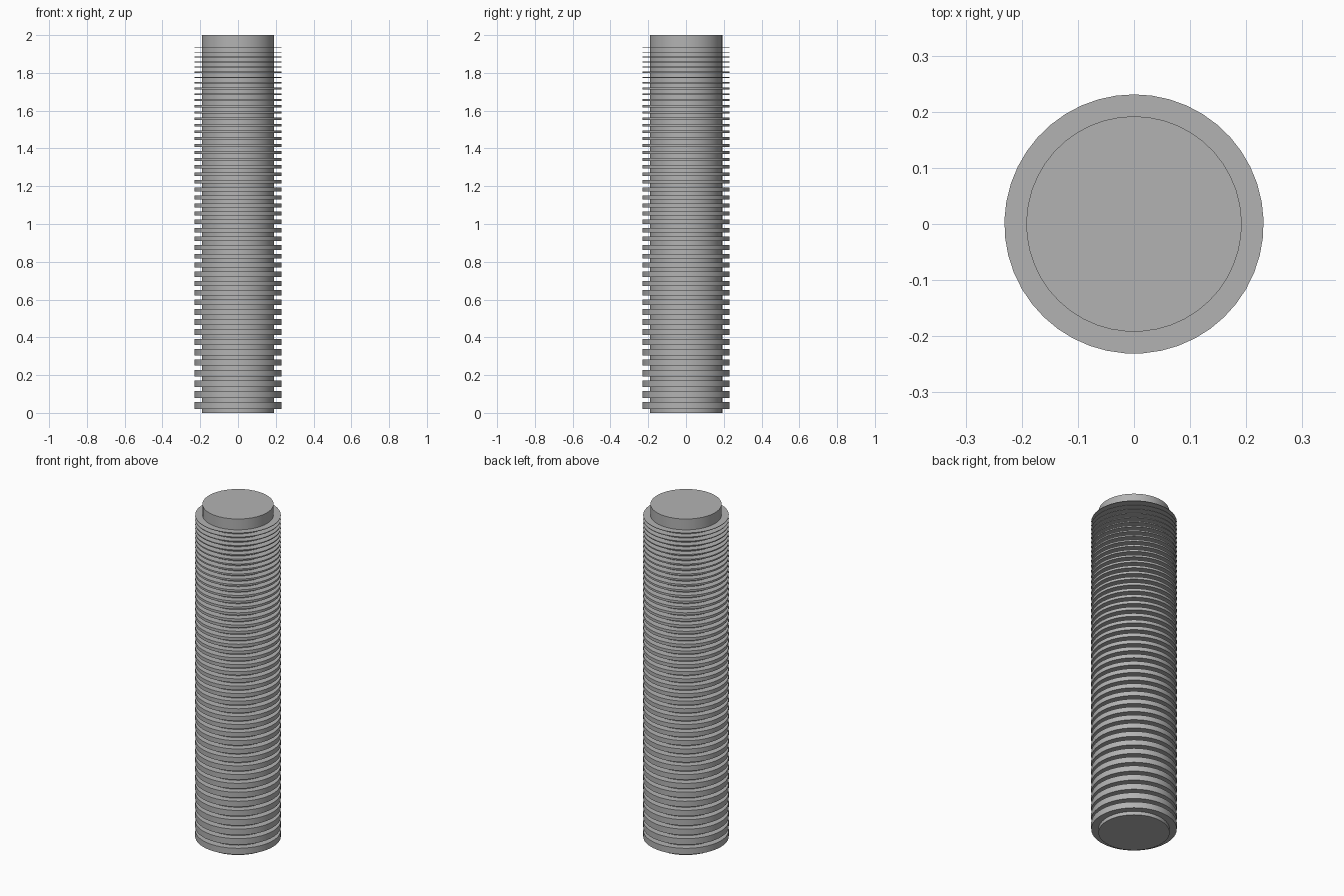
import bpy
import bmesh
import math
from mathutils import Matrix

cube = bpy.data.objects.get("Cube")
if cube:
    bpy.data.objects.remove(cube, do_unlink=True)

SIDES = 45
CORE_R, FIN_R, HEIGHT = 0.192, 0.231, 2.0
GAP, FIRST_THICKNESS, STEPS, FINS = 0.0212, 0.037, 50, 47

grey = bpy.data.materials.new("plain grey")
grey.use_nodes = True
colour = (0.45, 0.45, 0.45, 1)
grey.diffuse_color = colour
grey.node_tree.nodes["Principled BSDF"].inputs["Base Color"].default_value = colour


def finish(bm, name):
    mesh = bpy.data.meshes.new(name)
    bm.to_mesh(mesh)
    bm.free()
    mesh.materials.append(grey)
    obj = bpy.data.objects.new(name, mesh)
    bpy.context.collection.objects.link(obj)
    bpy.ops.object.select_all(action='DESELECT')
    obj.select_set(True)
    bpy.context.view_layer.objects.active = obj
    bpy.ops.object.shade_smooth_by_angle(angle=math.radians(30))
    return obj


def ring(bm, radius, z):
    # One vertex loop with a corner on the +y axis
    verts = []
    for i in range(SIDES):
        a = math.pi / 2 + math.tau * i / SIDES
        verts.append(bm.verts.new((radius * math.cos(a), radius * math.sin(a), z)))
    return verts


def bridge(bm, lower, upper):
    for i in range(SIDES):
        j = (i + 1) % SIDES
        bm.faces.new((lower[i], lower[j], upper[j], upper[i]))


# Plain central rod with flat ends
bm = bmesh.new()
bottom, top = ring(bm, CORE_R, 0), ring(bm, CORE_R, HEIGHT)
bridge(bm, bottom, top)
bm.faces.new(top)
bm.faces.new(bottom[::-1])
finish(bm, "core_rod")

# Stacked collars, evenly gapped and thinning towards the top
bm = bmesh.new()
z = GAP
for n in range(FINS):
    thickness = FIRST_THICKNESS * (1 - n / STEPS)
    profile = [(CORE_R, z), (FIN_R, z), (FIN_R, z + thickness), (CORE_R, z + thickness)]
    loops = [ring(bm, r, h) for r, h in profile]
    for lower, upper in zip(loops, loops[1:]):
        bridge(bm, lower, upper)
    z += thickness + GAP
finish(bm, "thinning_collars")
